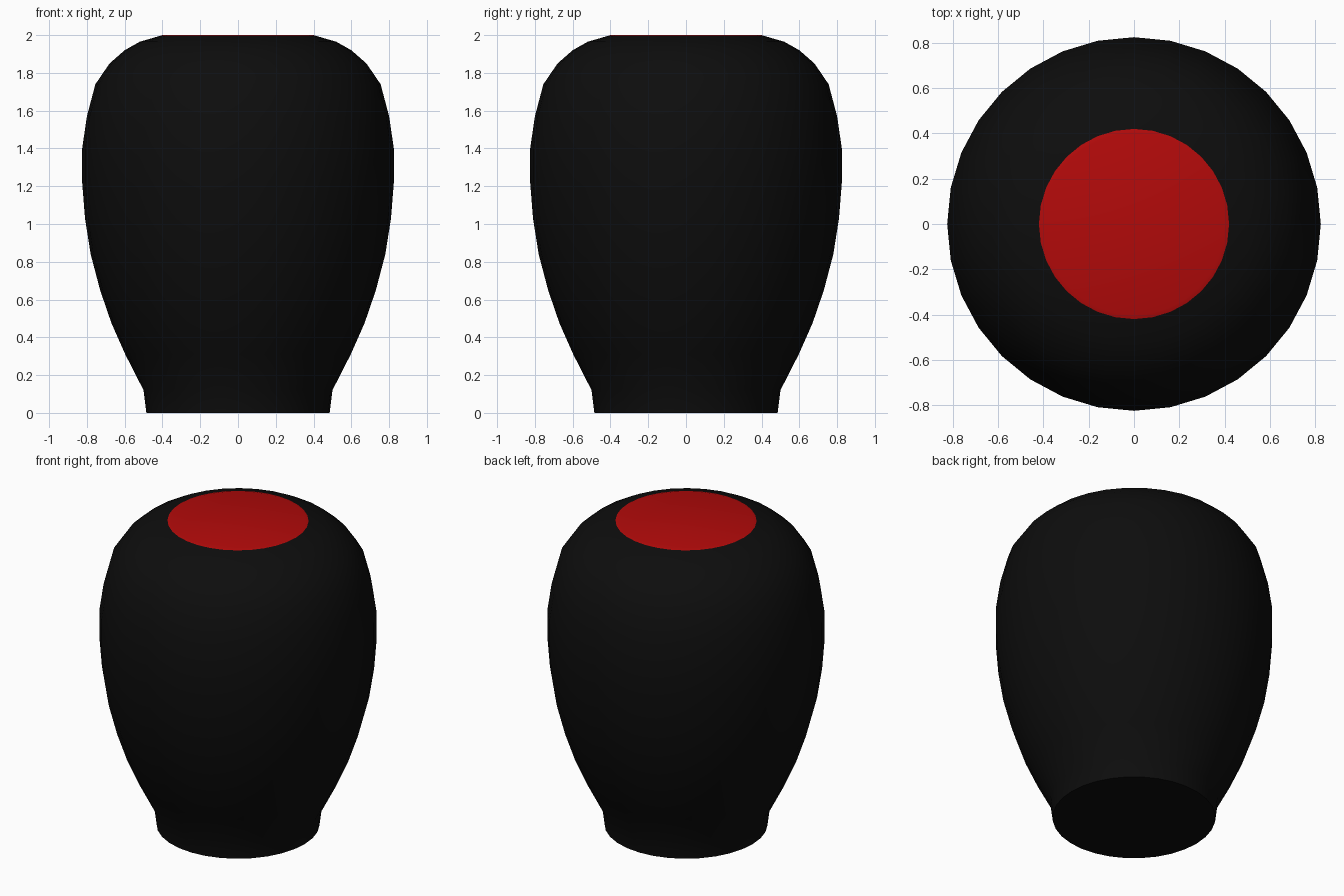
import bpy, bmesh
from math import cos, sin, tau, radians

if "Cube" in bpy.data.objects:
    bpy.data.objects.remove(bpy.data.objects["Cube"])

SIDES = 32


def material(name, color):
    mat = bpy.data.materials.new(name)
    mat.diffuse_color = color
    mat.use_nodes = True
    mat.node_tree.nodes["Principled BSDF"].inputs["Base Color"].default_value = mat.diffuse_color
    return mat


# Vase outline (radius, height) from foot to mouth
profile = [(0.485, 0), (0.50, 0.12), (0.597, 0.31), (0.67, 0.475), (0.73, 0.65),
           (0.78, 0.84), (0.81, 1.03), (0.825, 1.22), (0.825, 1.40),
           (0.80, 1.57), (0.755, 1.74), (0.68, 1.85), (0.60, 1.92),
           (0.52, 1.965), (0.42, 1.994), (0.40, 2.0)]

bm = bmesh.new()
rings = [[bm.verts.new((r * cos(tau * i / SIDES), r * sin(tau * i / SIDES), z))
          for i in range(SIDES)] for r, z in profile]

# Walls; the last narrow band is the red rim
for k in range(len(rings) - 1):
    low, high = rings[k], rings[k + 1]
    for i in range(SIDES):
        j = (i + 1) % SIDES
        face = bm.faces.new((low[i], low[j], high[j], high[i]))
        face.material_index = 1 if k == len(rings) - 2 else 0

# Foot and red mouth disc
bm.faces.new(rings[0][::-1])
bm.faces.new(rings[-1]).material_index = 1

mesh = bpy.data.meshes.new("vase")
bm.to_mesh(mesh)
bm.free()
mesh.materials.append(material("black_glaze", (0.004, 0.004, 0.004, 1)))
mesh.materials.append(material("red_mouth", (0.45, 0.003, 0.003, 1)))
vase = bpy.data.objects.new("vase", mesh)
bpy.context.collection.objects.link(vase)

# Smooth body with a crisp foot edge
bpy.context.view_layer.objects.active = vase
vase.select_set(True)
bpy.ops.object.shade_smooth_by_angle(angle=radians(40))
